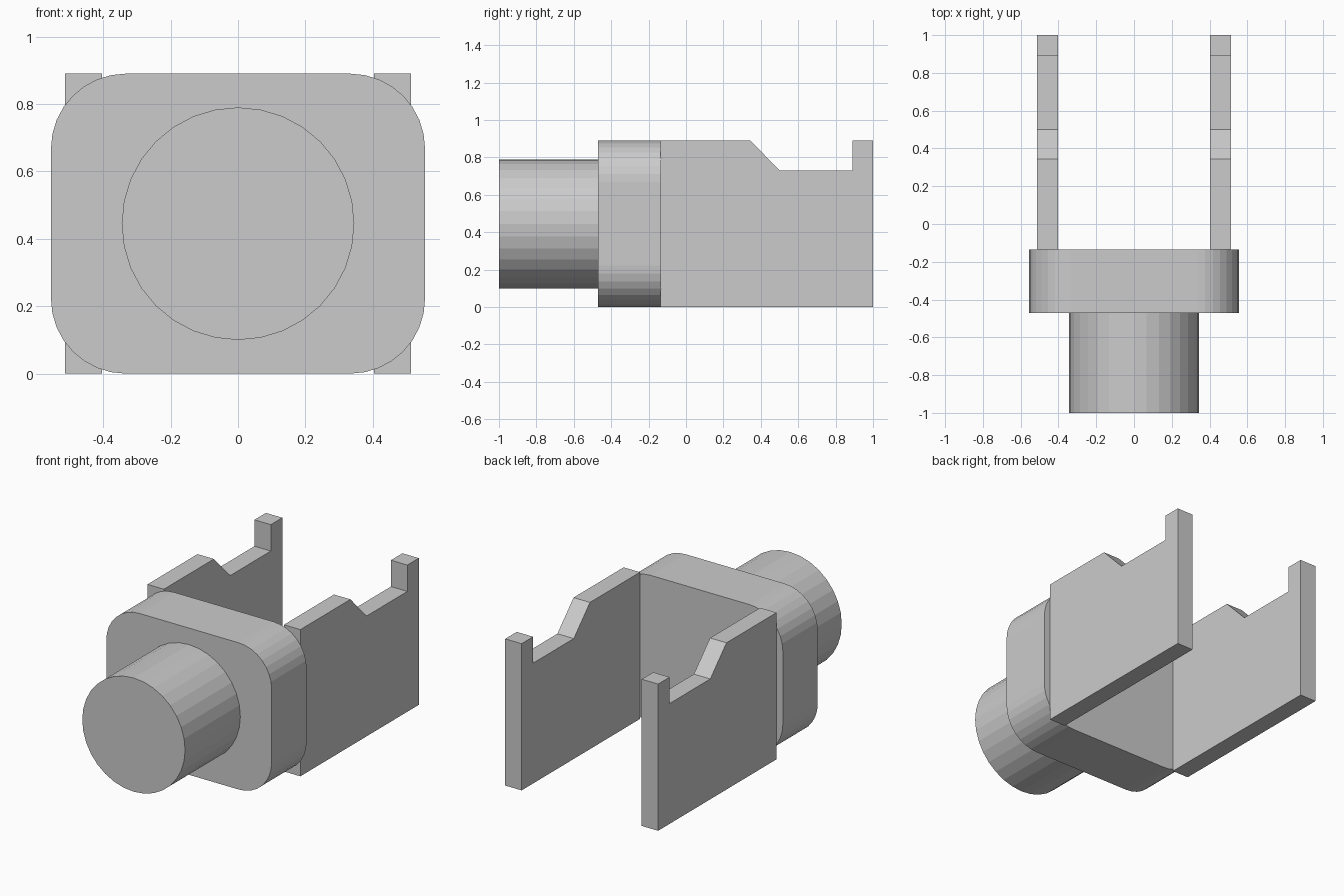
import bpy
import bmesh
from math import cos, sin, pi

cube = bpy.data.objects.get("Cube")
if cube:
    bpy.data.objects.remove(cube, do_unlink=True)

grey = bpy.data.materials.new("plain grey")
grey.use_nodes = True
colour = (0.6, 0.6, 0.6, 1)
grey.diffuse_color = colour
grey.node_tree.nodes["Principled BSDF"].inputs["Base Color"].default_value = colour


def extrude_profile(name, points, offset):
    """Fill a closed outline and extrude it into a flat-shaded solid."""
    bm = bmesh.new()
    face = bm.faces.new([bm.verts.new(p) for p in points])
    result = bmesh.ops.extrude_face_region(bm, geom=[face], use_keep_orig=True)
    moved = [v for v in result["geom"] if isinstance(v, bmesh.types.BMVert)]
    bmesh.ops.translate(bm, verts=moved, vec=offset)
    bmesh.ops.recalc_face_normals(bm, faces=bm.faces[:])
    mesh = bpy.data.meshes.new(name)
    bm.to_mesh(mesh)
    bm.free()
    mesh.materials.append(grey)
    obj = bpy.data.objects.new(name, mesh)
    bpy.context.collection.objects.link(obj)
    return obj


height = 0.89
mid = height / 2
block_front, block_back = -0.47, -0.135

# Round plug at the front
plug = [(0.345 * sin(i * pi / 16), -1, mid + 0.345 * cos(i * pi / 16)) for i in range(32)]
extrude_profile("front_plug", plug, (0, block_front + 1, 0))

# Block with rounded corners
radius, half_width, steps = 0.222, 0.555, 8
block = []
for corner, (sx, sz) in enumerate([(1, 1), (-1, 1), (-1, -1), (1, -1)]):
    for i in range(steps + 1):
        a = (corner + i / steps) * pi / 2
        block.append((sx * (half_width - radius) + radius * cos(a), block_front,
                      mid + sz * (mid - radius) + radius * sin(a)))
extrude_profile("rounded_block", block, (0, block_back - block_front, 0))

# Two notched side arms
arm = [(block_back, 0), (1, 0), (1, height), (0.89, height), (0.89, 0.73),
       (0.5, 0.73), (0.345, height), (block_back, height)]
for name, x in (("left_arm", 0.403), ("right_arm", -0.513)):
    extrude_profile(name, [(x, y, z) for y, z in arm], (0.11, 0, 0))
